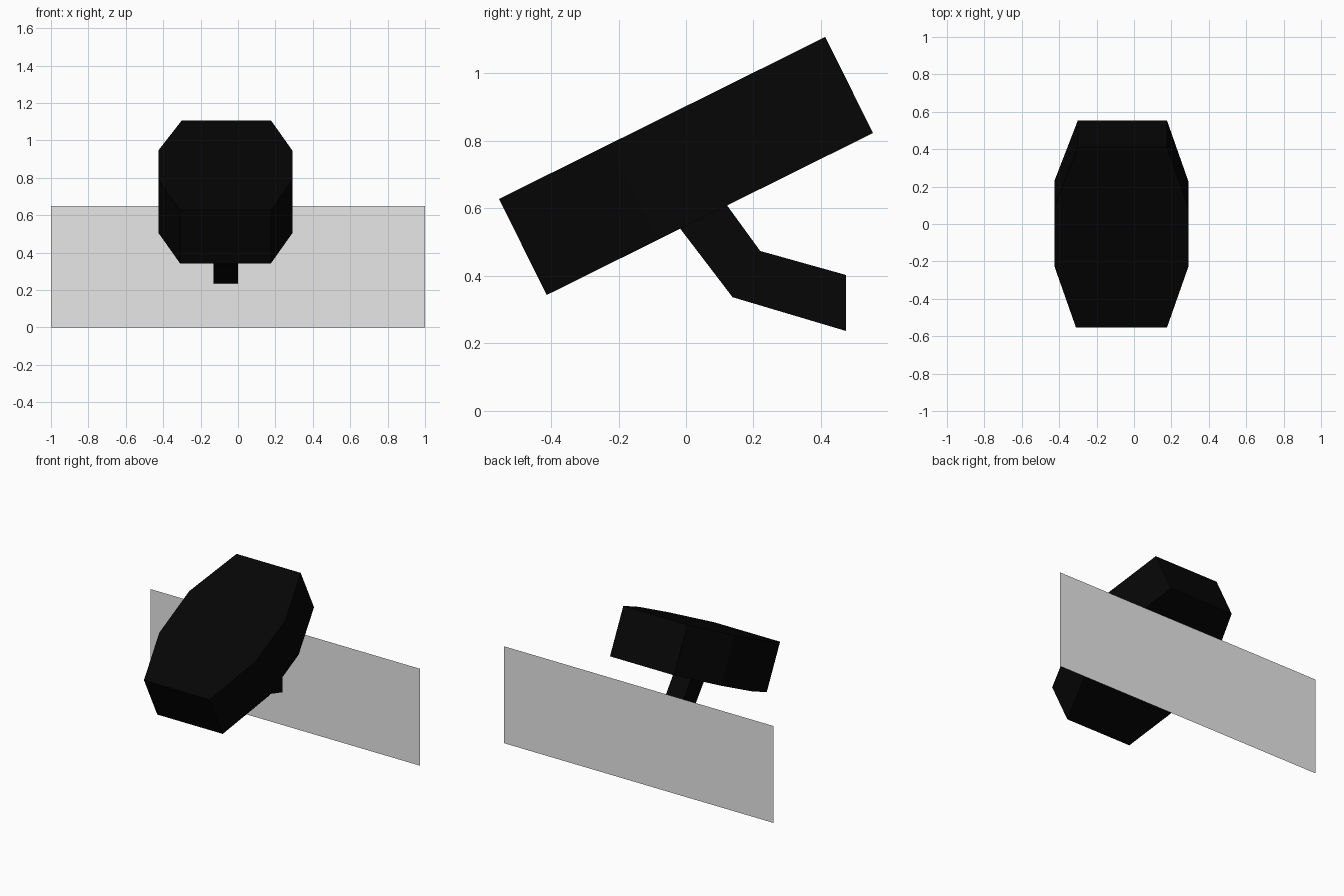
import bpy, bmesh
from math import radians
from mathutils import Matrix, Vector

cube = bpy.data.objects.get("Cube")
if cube:
    bpy.data.objects.remove(cube, do_unlink=True)


def material(name, value):
    mat = bpy.data.materials.new(name)
    mat.use_nodes = True
    colour = (value, value, value, 1)
    mat.diffuse_color = colour
    mat.node_tree.nodes["Principled BSDF"].inputs["Base Color"].default_value = colour
    return mat


def prism(name, outline, depth, mat, matrix=None):
    """Flat outline, extruded along depth when one is given."""
    bm = bmesh.new()
    face = bm.faces.new([bm.verts.new(p) for p in outline])
    if depth:
        moved = bmesh.ops.extrude_face_region(bm, geom=[face])["geom"]
        bmesh.ops.translate(bm, vec=depth,
                            verts=[v for v in moved if isinstance(v, bmesh.types.BMVert)])
        bmesh.ops.recalc_face_normals(bm, faces=bm.faces)
    mesh = bpy.data.meshes.new(name)
    bm.to_mesh(mesh)
    bm.free()
    mesh.materials.append(mat)
    obj = bpy.data.objects.new(name, mesh)
    if matrix:
        obj.matrix_world = matrix
    bpy.context.collection.objects.link(obj)
    return obj


black = material("black", 0.0018)
grey = material("light grey", 0.8)

# Tilted eight-sided head, its upper left corner cut slightly deeper
side, end, corner, half_length, half_depth = 0.358, 0.243, 0.175, 0.54, 0.159
octagon = [(end, -half_length), (side, -corner), (side, corner), (end, half_length),
           (0.01 - end, half_length), (-side, corner + 0.005), (-side, -corner),
           (-end, -half_length)]
tilt = Matrix.Translation((-0.067, 0, 0.725)) @ Matrix.Rotation(radians(26.4), 4, "X")
prism("head", [(x, y, -half_depth) for x, y in octagon],
      Vector((0, 0, 2 * half_depth)), black, tilt)

# Bent arm reaching from the head towards the wall plate
arm_profile = [(-0.03, 0.556), (0.108, 0.627), (0.22, 0.473),
               (0.474, 0.402), (0.474, 0.236), (0.138, 0.336)]
prism("arm", [(-0.13, y, z) for y, z in arm_profile], Vector((0.13, 0, 0)), black)

# Paper-thin wall plate
prism("wall_plate", [(-1, 0.502, 0), (1, 0.502, 0), (1, 0.502, 0.65), (-1, 0.502, 0.65)],
      None, grey)
